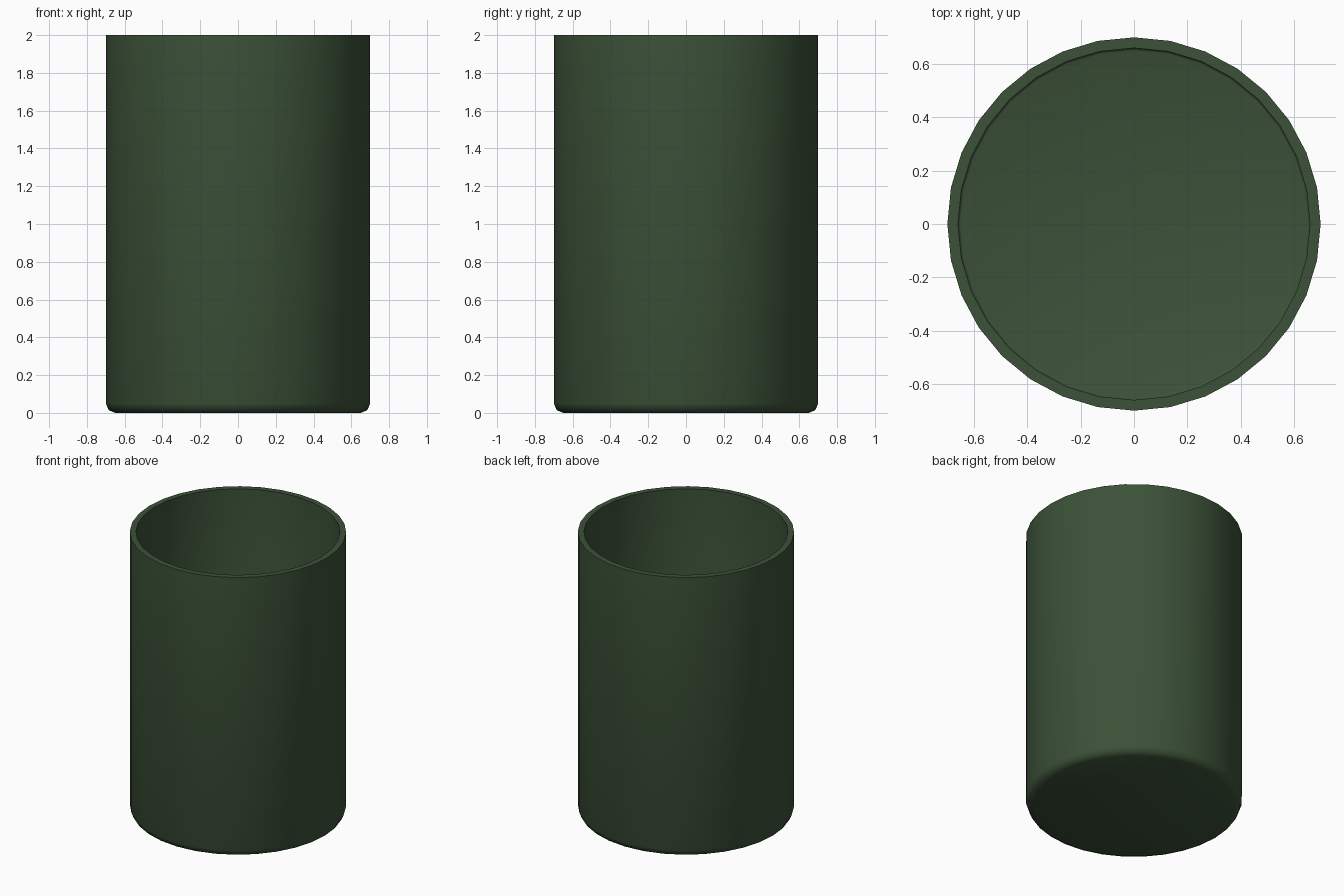
import bpy, bmesh
from math import cos, sin, pi

if "Cube" in bpy.data.objects:
    bpy.data.objects.remove(bpy.data.objects["Cube"])

SIDES = 32
# Wall and floor profile (radius, height): outside bottom, up, over the rim, down inside
PROFILE = [(0.65, 0), (0.685, 0.015), (0.70, 0.05), (0.70, 2.0),
           (0.66, 2.0), (0.66, 0.05), (0.657, 0.043), (0.65, 0.04)]

# Open cup: revolve the profile and close both floor discs
bm = bmesh.new()
rings = [[bm.verts.new((r * cos(2 * pi * i / SIDES), r * sin(2 * pi * i / SIDES), z))
          for i in range(SIDES)] for r, z in PROFILE]
for a, b in zip(rings, rings[1:]):
    for i in range(SIDES):
        j = (i + 1) % SIDES
        bm.faces.new((a[i], a[j], b[j], b[i]))
bm.faces.new(rings[0][::-1])
bm.faces.new(rings[-1])
bmesh.ops.recalc_face_normals(bm, faces=bm.faces[:])

mesh = bpy.data.meshes.new("cup")
bm.to_mesh(mesh)
bm.free()
cup = bpy.data.objects.new("cup", mesh)
bpy.context.collection.objects.link(cup)

# Dark green finish
green = bpy.data.materials.new("dark_green")
green.diffuse_color = (0.045, 0.085, 0.04, 1)
green.use_nodes = True
green.node_tree.nodes["Principled BSDF"].inputs["Base Color"].default_value = green.diffuse_color
mesh.materials.append(green)

# Smooth round walls with a crisp rim
bpy.context.view_layer.objects.active = cup
cup.select_set(True)
bpy.ops.object.shade_smooth_by_angle(angle=pi / 3)
